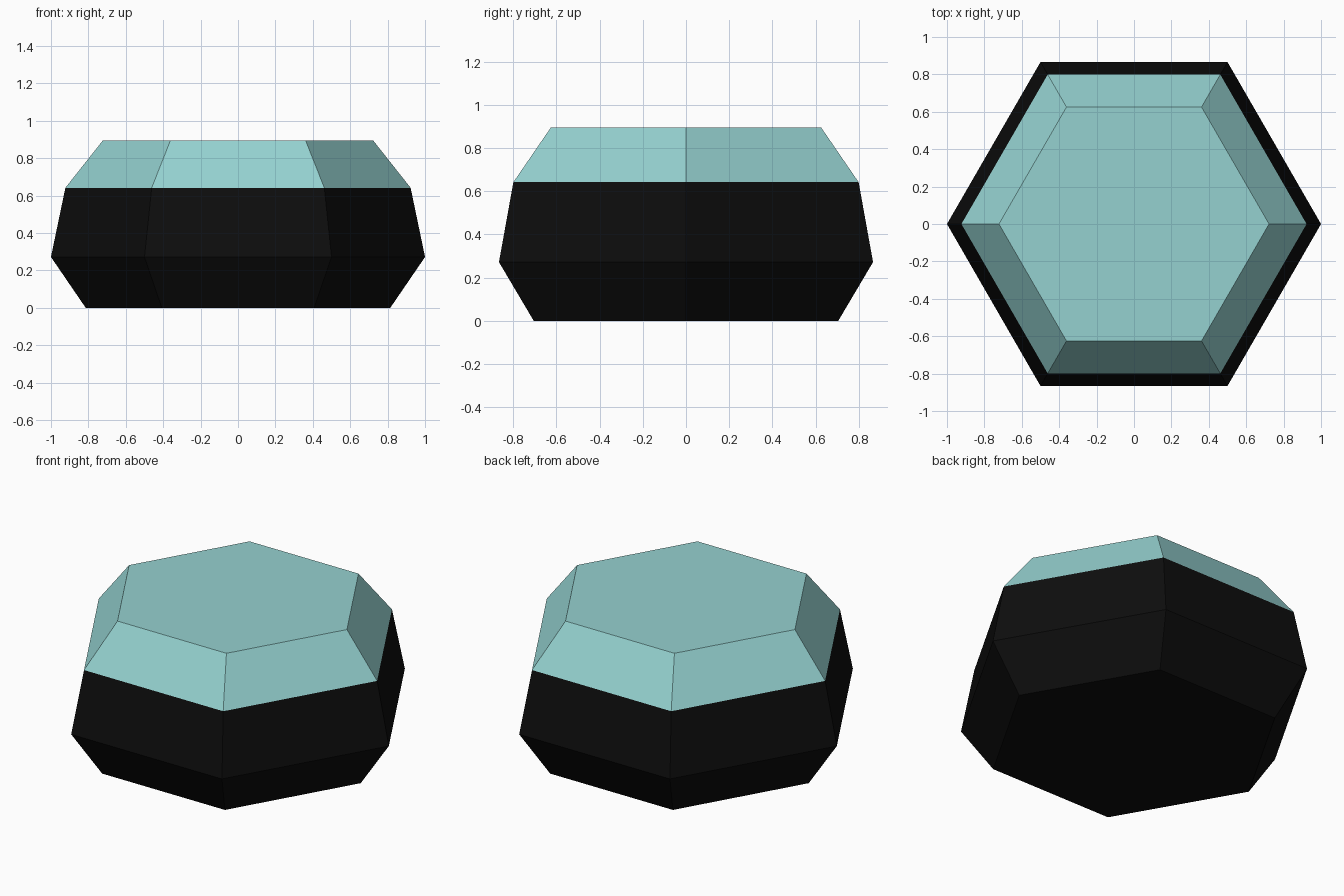
import bpy, bmesh
from math import cos, sin, pi

if "Cube" in bpy.data.objects:
    bpy.data.objects.remove(bpy.data.objects["Cube"])

SIDES = 6
# (radius, height) profile, bottom to top
PROFILE = [(0.814, 0.0), (1.0, 0.272), (0.923, 0.642), (0.722, 0.896)]


def material(name, color):
    mat = bpy.data.materials.new(name)
    mat.diffuse_color = (*color, 1.0)
    mat.use_nodes = True
    mat.node_tree.nodes["Principled BSDF"].inputs["Base Color"].default_value = mat.diffuse_color
    return mat


# Faceted hexagonal pot: one closed shell, dark base and pale cap
bm = bmesh.new()
rings = [[bm.verts.new((r * cos(2 * pi * i / SIDES), r * sin(2 * pi * i / SIDES), z))
          for i in range(SIDES)] for r, z in PROFILE]

# Side bands; the uppermost band takes the cap colour
for band, (low, high) in enumerate(zip(rings, rings[1:])):
    for i in range(SIDES):
        j = (i + 1) % SIDES
        face = bm.faces.new((low[i], low[j], high[j], high[i]))
        face.material_index = 1 if band == 2 else 0

# Flat bottom and top
bm.faces.new(rings[0][::-1])
bm.faces.new(rings[-1]).material_index = 1

mesh = bpy.data.meshes.new("hex_block")
bm.to_mesh(mesh)
bm.free()
mesh.materials.append(material("black", (0.004, 0.004, 0.004)))
mesh.materials.append(material("pale_teal", (0.30, 0.64, 0.63)))
bpy.context.collection.objects.link(bpy.data.objects.new("hex_block", mesh))
